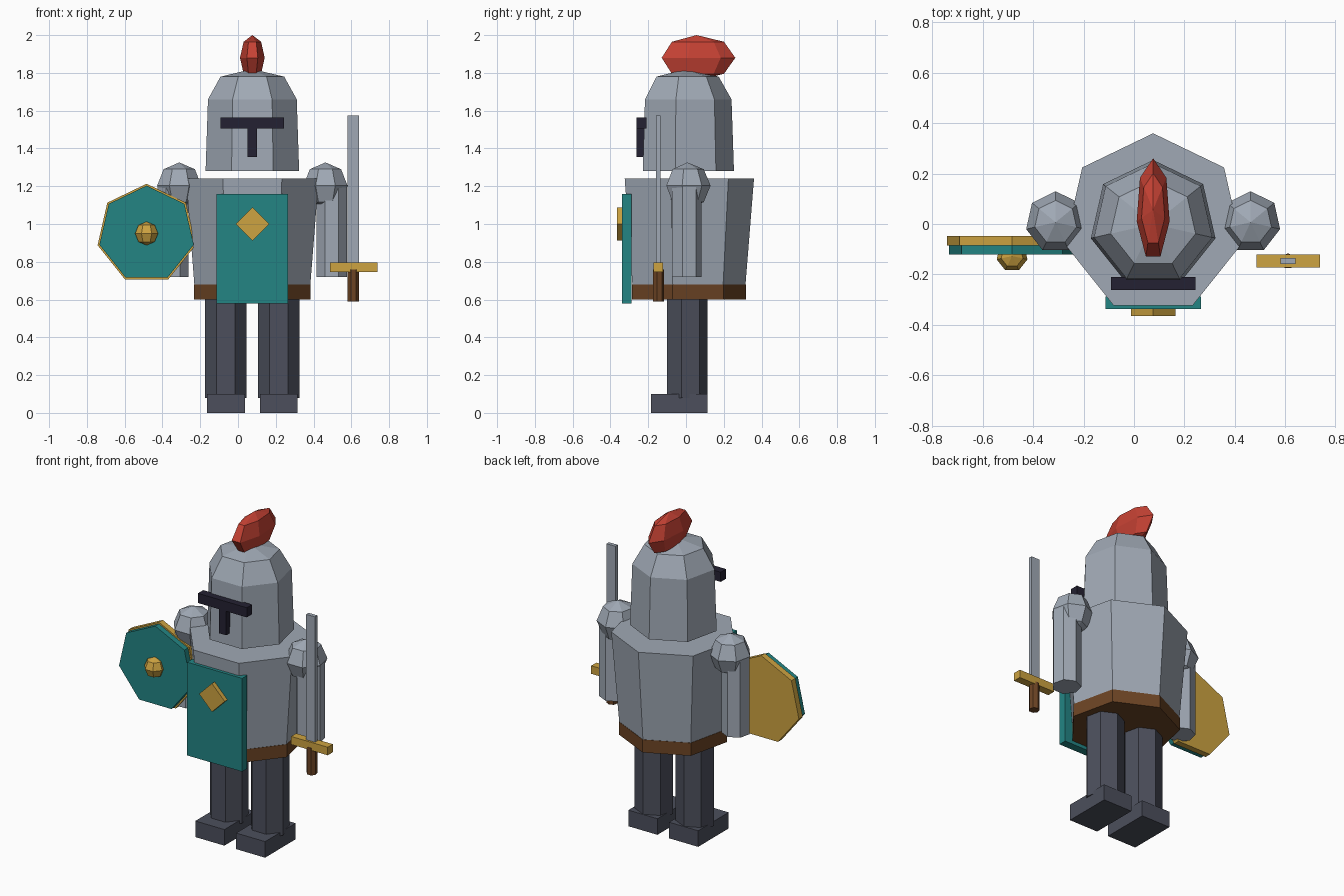
import bpy, bmesh, math
from mathutils import Matrix

if "Cube" in bpy.data.objects:
    bpy.data.objects.remove(bpy.data.objects["Cube"])

CX = 0.076   # body axis
SIDES = 7


def srgb(r, g, b):
    lin = [(c / 255 / 12.92) if c < 10 else ((c / 255 + 0.055) / 1.055) ** 2.4 for c in (r, g, b)]
    return (*lin, 1.0)


def material(name, *rgb):
    m = bpy.data.materials.new(name)
    m.diffuse_color = srgb(*rgb)
    m.use_nodes = True
    m.node_tree.nodes["Principled BSDF"].inputs["Base Color"].default_value = m.diffuse_color
    return m


STEEL = material("steel", 160, 169, 181)
TEAL = material("teal", 35, 133, 132)
GOLD = material("gold", 205, 163, 65)
BROWN = material("leather brown", 108, 68, 36)
RED = material("plume red", 198, 66, 52)
BLACK = material("visor black", 36, 33, 50)
SLATE = material("slate", 76, 79, 92)


def finish(name, bm, mat, loc, rot=None):
    bmesh.ops.recalc_face_normals(bm, faces=bm.faces)
    if rot:
        bmesh.ops.transform(bm, matrix=rot, verts=bm.verts)
    me = bpy.data.meshes.new(name)
    bm.to_mesh(me)
    bm.free()
    me.materials.append(mat)
    ob = bpy.data.objects.new(name, me)
    ob.location = loc
    bpy.context.collection.objects.link(ob)
    return ob


def box(name, mat, x, y, z, rot=None):
    """Box from (min, max) ranges, optionally rotated about its own centre."""
    bm = bmesh.new()
    bmesh.ops.create_cube(bm, size=1)
    bmesh.ops.scale(bm, vec=(x[1] - x[0], y[1] - y[0], z[1] - z[0]), verts=bm.verts)
    return finish(name, bm, mat, (sum(x) / 2, sum(y) / 2, sum(z) / 2), rot)


def turned(name, mat, profile, loc, squash=(1, 1), rot=None):
    """Seven-sided solid from (radius, height) pairs, one corner facing +y."""
    bm = bmesh.new()
    rings = []
    for r, z in profile:
        if r == 0:
            rings.append([bm.verts.new((0, 0, z))])
            continue
        angles = [math.pi / 2 + math.tau * i / SIDES for i in range(SIDES)]
        rings.append([bm.verts.new((r * squash[0] * math.cos(a), r * squash[1] * math.sin(a), z))
                      for a in angles])
    for a, b in zip(rings, rings[1:]):
        for i in range(SIDES):
            j = (i + 1) % SIDES
            if len(a) == 1:
                bm.faces.new((a[0], b[i], b[j]))
            elif len(b) == 1:
                bm.faces.new((a[i], a[j], b[0]))
            else:
                bm.faces.new((a[i], a[j], b[j], b[i]))
    for ring in (rings[0], rings[-1]):
        if len(ring) > 1:
            bm.faces.new(ring)
    return finish(name, bm, mat, loc, rot)


def ball(name, mat, loc, rx, ry, rz):
    s = math.sqrt(0.5)
    return turned(name, mat, [(0, -rz), (s, -s * rz), (1, 0), (s, s * rz), (0, rz)], loc, (rx, ry))


# Torso and belt
turned("torso", STEEL, [(0.309, 0.605), (0.36, 1.24)], (CX, 0, 0))
turned("belt", BROWN, [(0.317, 0.60), (0.317, 0.68)], (CX, 0, 0))

# Helmet, visor slits and plume
turned("helmet", STEEL, [(0.254, 1.28), (0.241, 1.66), (0.173, 1.78), (0, 1.82)], (CX, 0, 0))
box("visor_bar", BLACK, (CX - 0.168, CX + 0.168), (-0.262, -0.21), (1.505, 1.565))
box("visor_slot", BLACK, (CX - 0.025, CX + 0.025), (-0.261, -0.209), (1.355, 1.51))
ball("plume", RED, (CX, 0.056, 1.88), 0.067, 0.205, 0.12)

# Tabard with diamond badge
box("tabard", TEAL, (CX - 0.189, CX + 0.189), (-0.338, -0.288), (0.58, 1.16))
box("tabard_badge", GOLD, (CX - 0.0625, CX + 0.0625), (-0.365, -0.31), (0.9375, 1.0625),
    Matrix.Rotation(math.pi / 4, 4, 'Y'))

# Limbs on both sides
for side, s in (("left", -1), ("right", 1)):
    ball(side + "_shoulder", STEEL, (CX + s * 0.387, 0.007, 1.203), 0.12, 0.123, 0.123)
    turned(side + "_arm", STEEL, [(0.083, 0.72), (0.083, 1.2)], (CX + s * 0.42, 0, 0))
    leg_x = CX + s * 0.14
    turned(side + "_leg", SLATE, [(0.113, 0.08), (0.113, 0.62)], (leg_x, 0, 0))
    box(side + "_foot", SLATE, (leg_x - 0.1, leg_x + 0.1), (-0.185, 0.115), (0, 0.1))

# Shield: rim plate, face plate and boss (discs stood upright, corner up)
UPRIGHT = Matrix.Rotation(math.pi / 2, 4, 'X')
turned("shield_rim", GOLD, [(0.266, 0.048), (0.266, 0.086)], (-0.484, 0, 0.947), rot=UPRIGHT)
turned("shield_face", TEAL, [(0.256, 0.084), (0.256, 0.122)], (-0.484, 0, 0.947), rot=UPRIGHT)
ball("shield_boss", GOLD, (-0.484, -0.127, 0.95), 0.0625, 0.0625, 0.0625)

# Sword
box("sword_blade", STEEL, (0.581, 0.641), (-0.159, -0.135), (0.78, 1.575))
box("sword_guard", GOLD, (0.486, 0.738), (-0.172, -0.122), (0.745, 0.795))
turned("sword_grip", BROWN, [(0.031, 0.59), (0.031, 0.76)], (0.611, -0.147, 0))
